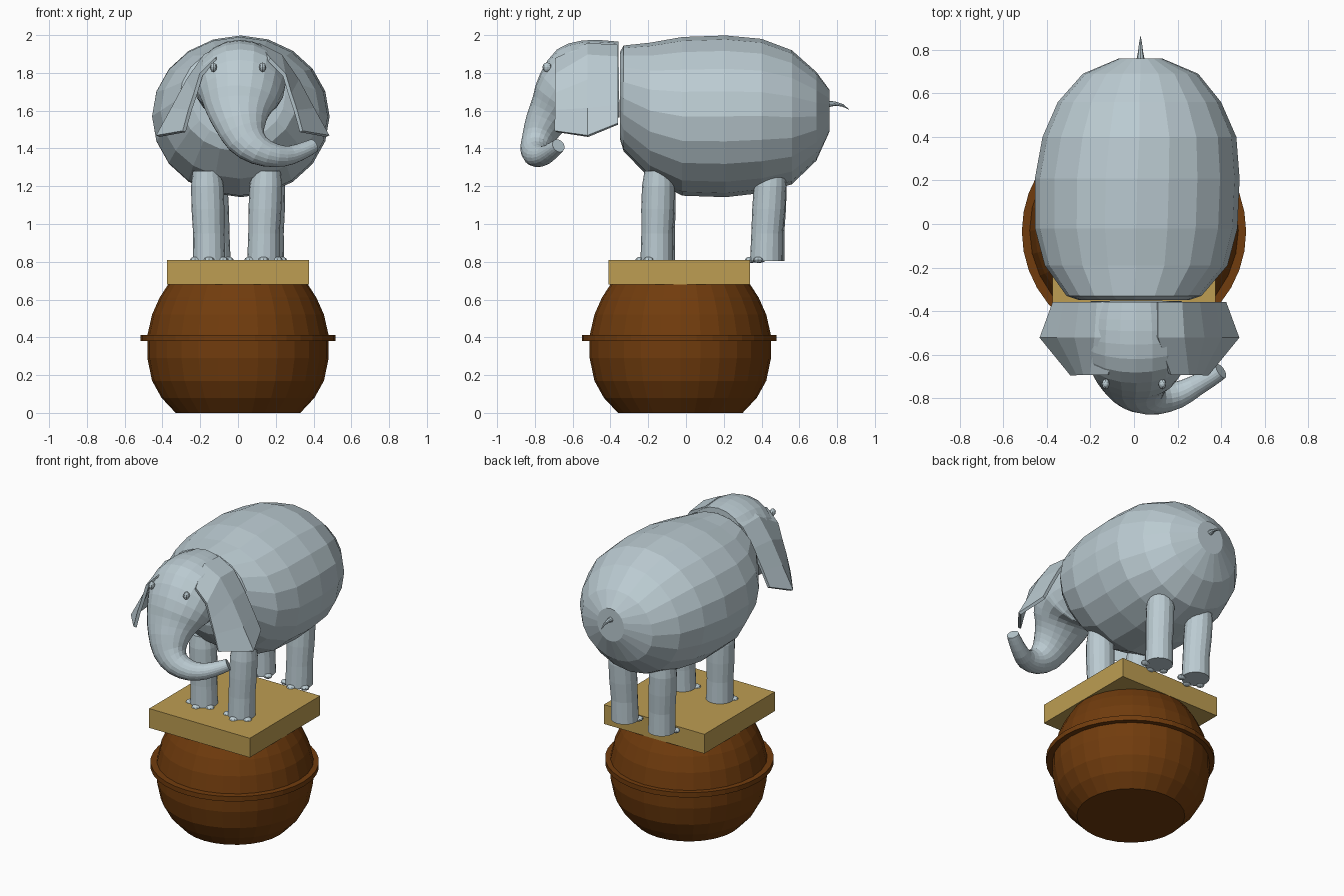
import bpy, bmesh, math
from mathutils import Vector

if "Cube" in bpy.data.objects:
    bpy.data.objects.remove(bpy.data.objects["Cube"])


def material(name, rgb):
    m = bpy.data.materials.new(name)
    m.diffuse_color = (*rgb, 1)
    m.use_nodes = True
    m.node_tree.nodes["Principled BSDF"].inputs["Base Color"].default_value = m.diffuse_color
    return m


GREY = material("grey_skin", (0.50, 0.60, 0.645))
WOOD = material("light_wood", (0.51, 0.34, 0.085))
BROWN = material("brown_ball", (0.165, 0.045, 0.004))


def finish(name, bm, mat):
    bmesh.ops.recalc_face_normals(bm, faces=bm.faces)
    me = bpy.data.meshes.new(name)
    bm.to_mesh(me)
    bm.free()
    me.materials.append(mat)
    ob = bpy.data.objects.new(name, me)
    bpy.context.collection.objects.link(ob)
    return ob


def loft(name, rings, sides, mat, axis=None):
    """Closed tube through rings (x, y, z, radius_u, radius_v); fixed axis or follows the path."""
    bm = bmesh.new()
    pts = [Vector(r[:3]) for r in rings]
    u = Vector((1, 0, 0))
    loops = []
    for i, r in enumerate(rings):
        t = Vector(axis) if axis else pts[min(i + 1, len(pts) - 1)] - pts[max(i - 1, 0)]
        t.normalize()
        u = (u - t * u.dot(t)).normalized()
        v = t.cross(u)
        loops.append([bm.verts.new(pts[i] + u * r[3] * math.cos(a) + v * r[4] * math.sin(a))
                      for a in (2 * math.pi * k / sides for k in range(sides))])
    for a, b in zip(loops, loops[1:]):
        for k in range(sides):
            j = (k + 1) % sides
            bm.faces.new((a[k], a[j], b[j], b[k]))
    bm.faces.new(loops[0])
    bm.faces.new(loops[-1])
    return finish(name, bm, mat)


def refine(rings):
    """Insert Catmull-Rom midpoints between rings."""
    out = []
    n = len(rings)
    for i in range(n - 1):
        p, q, r, s = rings[max(i - 1, 0)], rings[i], rings[i + 1], rings[min(i + 2, n - 1)]
        out += [q, tuple((-a + 9 * b + 9 * c - d) / 16 for a, b, c, d in zip(p, q, r, s))]
    return out + [rings[-1]]


def blob(name, loc, size, mat, segs=8):
    bm = bmesh.new()
    bmesh.ops.create_uvsphere(bm, u_segments=segs, v_segments=6, radius=1)
    for v in bm.verts:
        v.co = Vector(loc) + Vector(a * b for a, b in zip(v.co, size))
    return finish(name, bm, mat)


# Ball with flat bottom and its rim band
UP = (0, 0, 1)
ball = [(0, .33), (.08, .405), (.17, .455), (.29, .48), (.41, .48), (.52, .455), (.61, .415), (.68, .37)]
loft("ball", [(0, -.03, z, r, r) for z, r in ball], 28, BROWN, UP)
loft("ball_band", [(0, -.035, z, .515, .515) for z in (.38, .413)], 36, BROWN, UP)

# Square platform
bm = bmesh.new()
bmesh.ops.create_cube(bm, size=1)
for v in bm.verts:
    v.co = Vector((v.co.x * .75, v.co.y * .75 - .035, v.co.z * .13 + .745))
finish("platform", bm, WOOD)

# Barrel body
body = [(.76, .03, 1.60, .10, .11), (.69, .03, 1.57, .265, .235), (.56, .025, 1.565, .375, .355),
        (.40, .025, 1.572, .445, .408), (.21, .015, 1.57, .47, .428), (-.02, .01, 1.57, .465, .42),
        (-.19, .01, 1.60, .42, .36), (-.33, 0, 1.665, .31, .28), (-.35, 0, 1.68, .25, .23)]
loft("body", [(x, y, z, rx, rz) for y, x, z, rx, rz in body], 20, GREY, (0, -1, 0))

# Head running into the trunk, which curls to one side
head = [(.01, -.355, 1.765, .21, .20), (.01, -.43, 1.763, .23, .21), (.01, -.51, 1.755, .24, .22),
        (.01, -.58, 1.73, .24, .22), (.01, -.65, 1.68, .215, .17), (.005, -.70, 1.61, .18, .13),
        (.015, -.75, 1.53, .14, .105), (.045, -.785, 1.45, .11, .085), (.11, -.80, 1.39, .08, .075),
        (.20, -.785, 1.362, .062, .062), (.28, -.745, 1.365, .05, .05), (.36, -.70, 1.395, .042, .042),
        (.40, -.675, 1.415, .037, .037)]
loft("head_and_trunk", refine(head), 20, GREY)

# Ears: draped sheets, one column each for front, middle and back edge
columns = [(-.69, [(.14, 1.87), (.22, 1.79), (.25, 1.69), (.28, 1.60), (.31, 1.49)]),
           (-.52, [(.08, 1.95), (.20, 1.89), (.29, 1.76), (.37, 1.61), (.45, 1.465)]),
           (-.36, [(.08, 1.94), (.19, 1.88), (.27, 1.76), (.34, 1.63), (.39, 1.53)])]
for side, label in ((-1, "left"), (1, "right")):
    bm = bmesh.new()
    grid = [[bm.verts.new((.025 + side * x, y, z)) for x, z in col] for y, col in columns]
    for a, b in zip(grid, grid[1:]):
        for k in range(4):
            bm.faces.new((a[k], a[k + 1], b[k + 1], b[k]))
    ear = finish(label + "_ear", bm, GREY)
    mod = ear.modifiers.new("thickness", "SOLIDIFY")
    mod.thickness = .02
    mod.offset = 0
    # Small eyelid bumps
    blob(label + "_eye", (.0 + side * .13, -.735, 1.83), (.018, .025, .025), GREY)

# Legs with toes: foot x, y and top x, y
legs = {"front_left": (-.153, -.143, -.165, -.14), "front_right": (.135, -.155, .15, -.145),
        "back_left": (-.125, .435, -.145, .45), "back_right": (.158, .425, .165, .45)}
for name, (x, y, tx, ty) in legs.items():
    rings = [(.805, 0, .086), (.95, .15, .083), (1.08, .5, .087), (1.20, .8, .086), (1.28, 1, .075)]
    loft(name + "_leg", [(x + (tx - x) * f, y + (ty - y) * f, z, r, r) for z, f, r in rings], 16, GREY, UP)
    for i, deg in enumerate((-60, 0, 60)):
        a = math.radians(deg)
        blob(f"{name}_toe_{i + 1}", (x + .085 * math.sin(a), y - .085 * math.cos(a), .81),
             (.028, .028, .016), GREY)

# Tail
loft("tail", [(.03, .74, 1.635, .022, .02), (.03, .79, 1.637, .012, .011),
              (.03, .83, 1.628, .007, .007), (.03, .862, 1.607, .001, .001)], 8, GREY)
